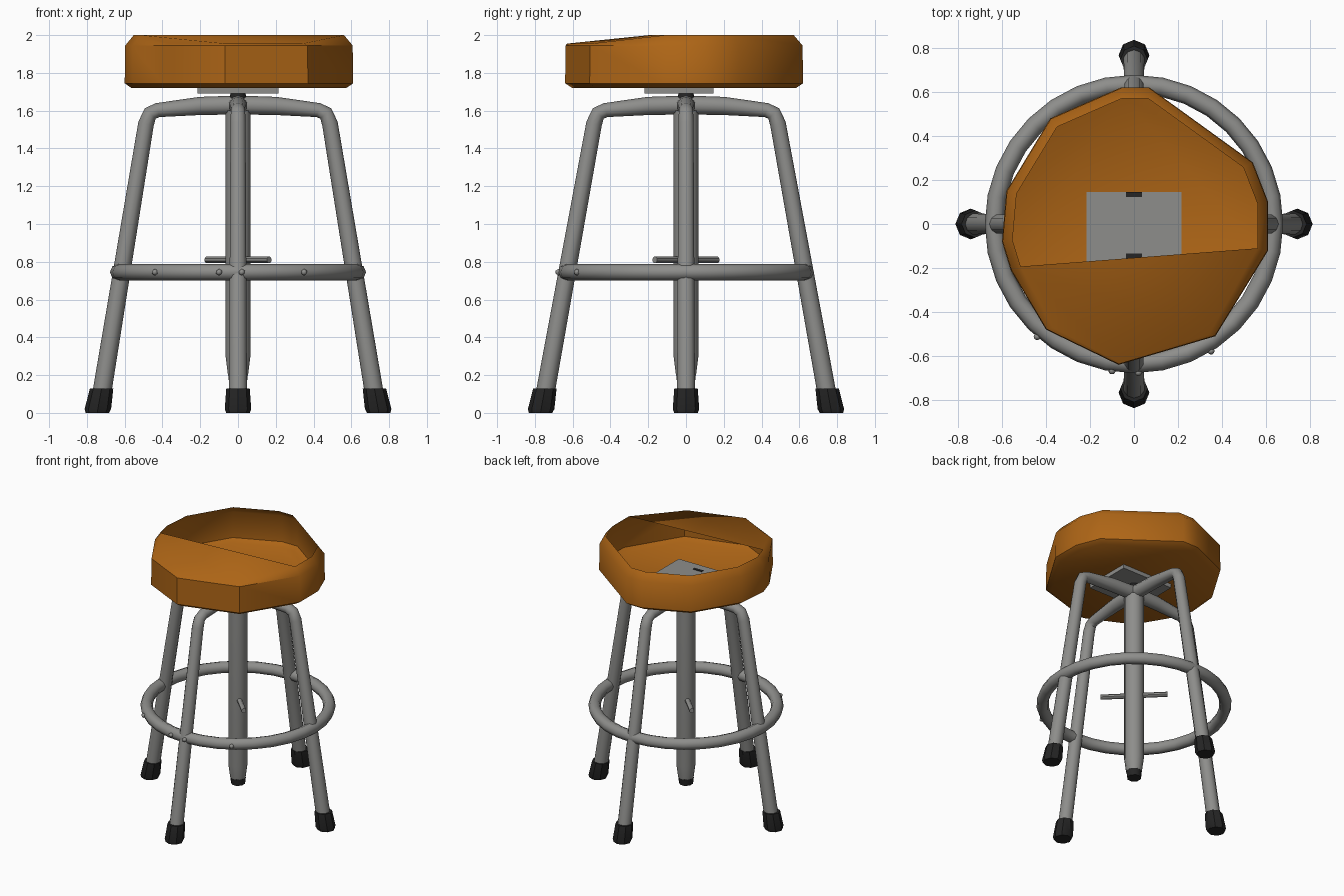
import bpy, bmesh, math
from mathutils import Vector

if "Cube" in bpy.data.objects:
    bpy.data.objects.remove(bpy.data.objects["Cube"])


def material(name, rgb):
    m = bpy.data.materials.new(name)
    m.diffuse_color = (*rgb, 1)
    m.use_nodes = True
    m.node_tree.nodes["Principled BSDF"].inputs["Base Color"].default_value = m.diffuse_color
    return m


ORANGE = material("orange leather", (0.42, 0.13, 0.008))
GREY = material("grey metal", (0.27, 0.27, 0.26))
BLACK = material("black rubber", (0.018, 0.018, 0.018))


def finish(bm, name, mat, angle=45):
    bmesh.ops.recalc_face_normals(bm, faces=bm.faces)
    me = bpy.data.meshes.new(name)
    bm.to_mesh(me)
    bm.free()
    me.materials.append(mat)
    ob = bpy.data.objects.new(name, me)
    bpy.context.collection.objects.link(ob)
    bpy.ops.object.select_all(action='DESELECT')
    ob.select_set(True)
    bpy.context.view_layer.objects.active = ob
    bpy.ops.object.shade_smooth_by_angle(angle=math.radians(angle))
    return ob


def loft(bm, layers):
    """Skin a list of point loops and return the vertex rings."""
    rings = [[bm.verts.new(p) for p in layer] for layer in layers]
    n = len(rings[0])
    for a, b in zip(rings, rings[1:]):
        for i in range(n):
            j = (i + 1) % n
            bm.faces.new((a[i], a[j], b[j], b[i]))
    return rings


def tube(name, points, radii, mat, sides=10):
    pts = [Vector(p) for p in points]
    layers = []
    for i, p in enumerate(pts):
        a = (p - pts[i - 1]).normalized() if i > 0 else Vector()
        b = (pts[i + 1] - p).normalized() if i < len(pts) - 1 else Vector()
        t = (a + b).normalized()
        ref = Vector((0, 0, 1)) if abs(t.z) < 0.01 else Vector((-points[-1][1], points[-1][0], 0))
        if ref.length < 0.01:
            ref = Vector((1, 0, 0))
        u = ref.normalized()
        v = t.cross(u).normalized()
        # keep the ring orientation steady along bent legs
        layers.append([p + radii[i] * (u * math.cos(k) + v * math.sin(k))
                       for k in (2 * math.pi * (s + 0.5) / sides for s in range(sides))])
    bm = bmesh.new()
    rings = loft(bm, layers)
    bm.faces.new(rings[0])
    bm.faces.new(rings[-1])
    return finish(bm, name, mat)


def box(name, x0, x1, y0, y1, z0, z1, mat):
    bm = bmesh.new()
    r = loft(bm, [[(x0, y0, z), (x1, y0, z), (x1, y1, z), (x0, y1, z)] for z in (z0, z1)])
    bm.faces.new(r[0])
    bm.faces.new(r[1])
    return finish(bm, name, mat, 20)


# Seat: irregular open shell with a floor and a sloping front cover
outline = [(-0.6, -0.08), (-0.58, 0.15), (-0.38, 0.48), (-0.06, 0.62), (0.07, 0.62),
           (0.54, 0.28), (0.61, 0.1), (0.61, -0.12), (0.37, -0.51), (-0.07, -0.64),
           (-0.4, -0.48), (-0.56, -0.21)]


def layer(scale, z):
    return [(x * scale, y * scale, z) for x, y in outline]


top = [(x * 0.92, y * (0.92 if y > -0.3 else 0.985), 2.0 if y > -0.3 else 1.955) for x, y in outline]
bm = bmesh.new()
rings = loft(bm, [layer(0.94, 1.72), layer(1.0, 1.745), layer(0.995, 1.945), top])
bm.faces.new(rings[0])
bm.faces.new(rings[-1][7:])
finish(bm, "seat", ORANGE, 40)

# Four bent legs with rubber feet
for name, ang, out in (("right", 0, 0.0), ("back", 90, 0.025), ("left", 180, 0.0), ("front", 270, 0.025)):
    c, s = round(math.cos(math.radians(ang))), round(math.sin(math.radians(ang)))
    path = [(0.0, 1.63), (0.2, 1.625), (0.425, 1.603), (0.465, 1.585), (0.487, 1.53), (0.725 + out, 0.08)]
    tube(name + "_leg", [(r * c, r * s, z) for r, z in path],
         [0.05, 0.048, 0.038, 0.04, 0.042, 0.05], GREY)
    bm = bmesh.new()
    feet = [(0.722 + out, 0.13, 0.062), (0.742 + out, 0.02, 0.07), (0.745 + out, 0.0, 0.062)]
    r = loft(bm, [[(d * c + w * math.cos(k * math.pi / 4), d * s + w * math.sin(k * math.pi / 4), z)
                   for k in range(8)] for d, z, w in feet])
    bm.faces.new(r[0])
    bm.faces.new(r[-1])
    finish(bm, name + "_foot", BLACK, 40)

# Foot ring
bm = bmesh.new()
N, M = 32, 8
ring = [[((0.635 + 0.043 * math.cos(b)) * math.cos(a), (0.635 + 0.043 * math.cos(b)) * math.sin(a),
          0.745 + 0.043 * math.sin(b)) for b in (2 * math.pi * j / M for j in range(M))]
        for a in (2 * math.pi * i / N for i in range(N))]
rings = loft(bm, ring)
for j in range(M):
    k = (j + 1) % M
    bm.faces.new((rings[-1][j], rings[-1][k], rings[0][k], rings[0][j]))
finish(bm, "foot_ring", GREY, 60)

# Small bolts along the front of the ring
for i, x in enumerate((-0.44, -0.1, 0.02, 0.35)):
    y = -math.sqrt(0.675 ** 2 - x * x)
    bm = bmesh.new()
    bmesh.ops.create_icosphere(bm, subdivisions=1, radius=0.018)
    bmesh.ops.translate(bm, verts=bm.verts, vec=(x, y, 0.745))
    finish(bm, "ring_bolt_%d" % i, GREY, 60)

# Central column, its tip and the height-lock bar
tube("column", [(0, 0, 0.2), (0, 0, 0.3), (0, 0, 1.6)], [0.055, 0.068, 0.068], GREY, 12)
tube("column_tip", [(0, 0, 0.15), (0, 0, 0.2)], [0.05, 0.056], BLACK, 8)
tube("lock_bar", [(-0.165, 0.165, 0.81), (0.165, -0.165, 0.81)], [0.018, 0.018], GREY, 8)

# Swivel hub and mounting plate below the seat
tube("swivel_hub", [(0, 0, 1.64), (0, 0, 1.695)], [0.055, 0.042], BLACK, 8)
box("mounting_plate", -0.215, 0.215, -0.22, 0.145, 1.69, 1.725, GREY)
for name, y in (("back_plate_slot", 0.135), ("front_plate_slot", -0.145)):
    box(name, -0.037, 0.037, y - 0.012, y + 0.01, 1.723, 1.729, BLACK)
